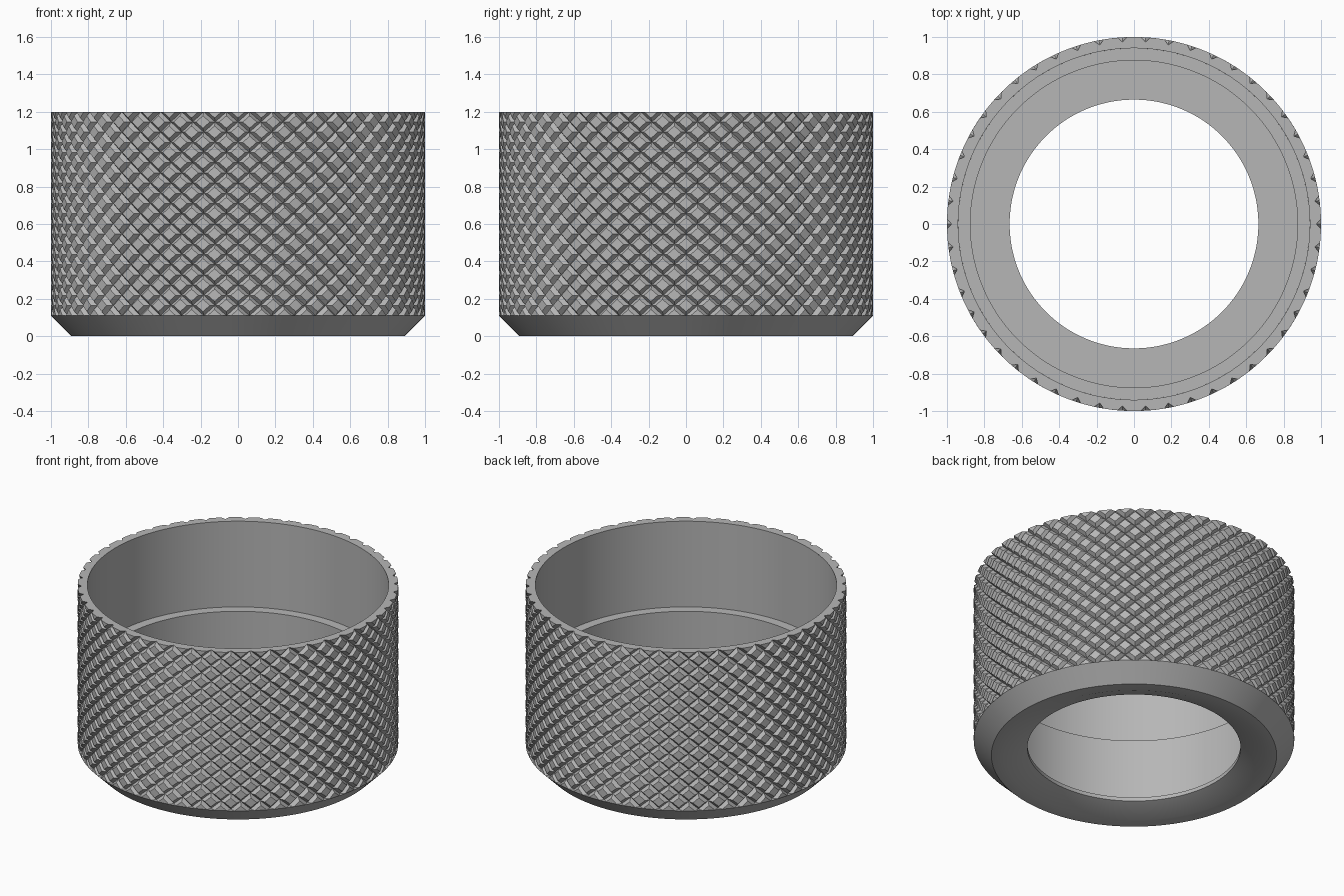
import bpy
import bmesh
from math import cos, sin, tau, radians
from mathutils import Vector

cube = bpy.data.objects.get("Cube")
if cube:
    bpy.data.objects.remove(cube)

RADIUS, BORE = 1.0, 0.94
Z_LOW, Z_TOP = 0.11, 1.2
AROUND, ROWS = 50, 10          # diamonds around and up
HALF_WIDTH, DEPTH = 0.2, 0.025  # groove, as a share of the pitch / in units

steel = bpy.data.materials.new("grey_steel")
steel.use_nodes = True
grey = (0.47, 0.47, 0.47, 1)
steel.diffuse_color = grey
steel.node_tree.nodes["Principled BSDF"].inputs["Base Color"].default_value = grey


def polar(r, angle, z):
    return Vector((r * cos(angle), r * sin(angle), z))


def finish(bm, name):
    mesh = bpy.data.meshes.new(name)
    bm.to_mesh(mesh)
    bm.free()
    obj = bpy.data.objects.new(name, mesh)
    bpy.context.collection.objects.link(obj)
    mesh.materials.append(steel)
    bpy.ops.object.select_all(action='DESELECT')
    obj.select_set(True)
    bpy.context.view_layer.objects.active = obj
    bpy.ops.object.shade_smooth_by_angle(angle=radians(25))
    return obj


def groove(t):
    return max(0, 1 - min(t, 1 - t) / HALF_WIDTH)


# Knurled sleeve: diamond cells laid out flat, clipped, then wrapped round
bm = bmesh.new()
steps = [0, HALF_WIDTH, 0.5, 1 - HALF_WIDTH, 1]
n = len(steps)
for d in range(2 * ROWS + 1):
    for s in range(d % 2, 2 * AROUND, 2):
        i, j = (s + d) // 2, (s - d) // 2
        grid = [[bm.verts.new(((i + a + j + b) / 2,
                               -DEPTH * max(groove(a), groove(b)),
                               (i + a - j - b) / 2)) for b in steps] for a in steps]
        for p in range(n - 1):
            for q in range(n - 1):
                v00, v01 = grid[p][q], grid[p][q + 1]
                v11, v10 = grid[p + 1][q + 1], grid[p + 1][q]
                # creases run out from each groove crossing
                if (p < n // 2) == (q < n // 2):
                    tris = (v00, v01, v11), (v00, v11, v10)
                else:
                    tris = (v00, v01, v10), (v01, v11, v10)
                for t in tris:
                    bm.faces.new(t)

for level, side in ((0, -1), (ROWS, 1)):
    bmesh.ops.bisect_plane(bm, geom=bm.verts[:] + bm.edges[:] + bm.faces[:],
                           dist=1e-5, plane_co=(0, 0, level),
                           plane_no=(0, 0, side), clear_outer=True)
for v in bm.verts:
    u, depth, row = v.co
    v.co = polar(RADIUS + depth, tau * u / AROUND,
                 Z_LOW + (Z_TOP - Z_LOW) * row / ROWS)
bmesh.ops.remove_doubles(bm, verts=bm.verts[:], dist=1e-4)

# Top rim face and the small ledges closing the grooves at the bottom
for z, radius in ((Z_TOP, BORE), (Z_LOW, RADIUS)):
    rim = [e for e in bm.edges if e.is_boundary
           and all(abs(v.co.z - z) < 1e-3 for v in e.verts)]
    made = bmesh.ops.extrude_edge_only(bm, edges=rim)["geom"]
    for v in made:
        if isinstance(v, bmesh.types.BMVert):
            flat = Vector((v.co.x, v.co.y, 0)).normalized() * radius
            v.co = (flat.x, flat.y, z)
bmesh.ops.remove_doubles(bm, verts=bm.verts[:], dist=1e-4)
finish(bm, "knurled_sleeve")

# Body: chamfer, underside, bore and inner steps as one turned profile
profile = [(RADIUS, Z_LOW), (0.89, 0), (0.81, 0), (0.665, 0.054), (0.665, 0.08),
           (0.875, 0.08), (0.875, 0.61), (BORE, 0.61), (BORE, Z_TOP)]
SEGMENTS = 150
bm = bmesh.new()
rings = [[bm.verts.new(polar(r, tau * k / SEGMENTS, z)) for k in range(SEGMENTS)]
         for r, z in profile]
for low, high in zip(rings, rings[1:]):
    for k in range(SEGMENTS):
        m = (k + 1) % SEGMENTS
        bm.faces.new((low[k], high[k], high[m], low[m]))
finish(bm, "turned_body")
